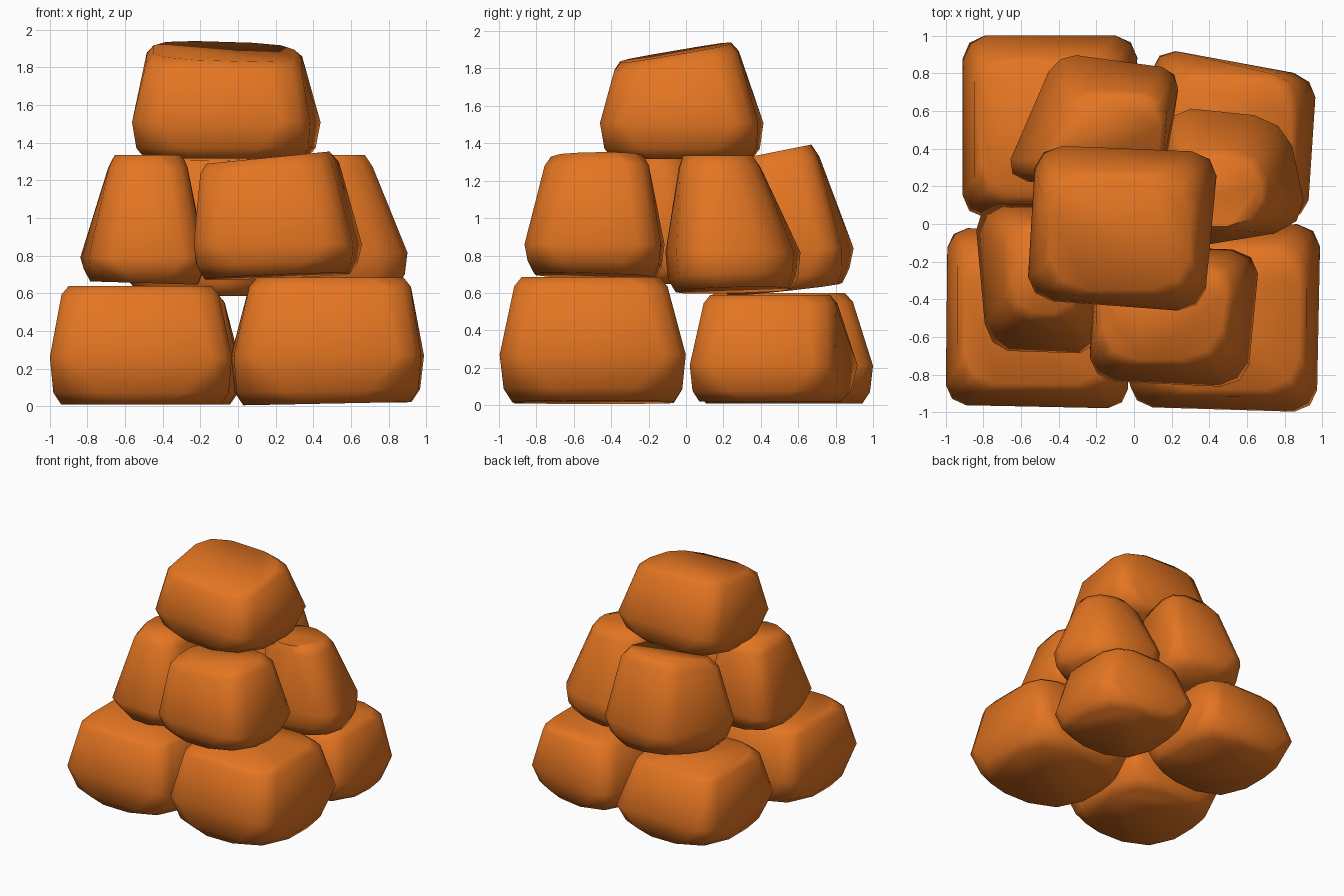
import bpy, bmesh, math
from mathutils import Vector

if "Cube" in bpy.data.objects:
    bpy.data.objects.remove(bpy.data.objects["Cube"])

mat = bpy.data.materials.new("orange stone")
mat.diffuse_color = (0.77, 0.178, 0.016, 1)
mat.use_nodes = True
mat.node_tree.nodes["Principled BSDF"].inputs["Base Color"].default_value = mat.diffuse_color


def ring(quad, scale, cut):
    """Scale a four-corner outline about its middle and round its corners."""
    mid = sum(quad, Vector((0, 0, 0))) / 4
    q = [mid + (p - mid) * scale for p in quad]
    pts = []
    for i in range(4):
        c, a, b = q[i], q[i - 1], q[(i + 1) % 4]
        p, r = c.lerp(a, cut), c.lerp(b, cut)
        pts += [p, ((p + r) / 2).lerp(c, 0.38), r]
    return pts


def lift(quad, z, tilt):
    """Put a flat outline on a tilted plane at height z."""
    cx, cy = sum(p[0] for p in quad) / 4, sum(p[1] for p in quad) / 4
    return [Vector((x, y, z + tilt[0] * (x - cx) + tilt[1] * (y - cy))) for x, y in quad]


def stone(name, wide, top, z0, z1, tilt=(0, 0), under=(0, 0), belly=0.34, rnd=1.0):
    """wide, top: four corners of the widest outline and of the upper face."""
    h = z1 - z0
    t = lift(top, z1, tilt)
    w = lift(wide, z0 + belly * h, (0, 0))
    low = lift(wide, z0 + 0.1 * h, under)
    base = lift(wide, z0, under)
    shoulder = [a.lerp(b, 0.88) for a, b in zip(w, t)]
    pts = (ring(base, 0.88, 0.36) + ring(low, 0.965, 0.26) + ring(w, 1.0, 0.14 * rnd)
           + ring(shoulder, 1.04, 0.19 * rnd) + ring(t, 0.97, min(0.28 * rnd, 0.4)))
    bm = bmesh.new()
    for p in pts:
        bm.verts.new(p)
    bmesh.ops.convex_hull(bm, input=bm.verts[:])
    loose = [v for v in bm.verts if not v.link_faces]
    bmesh.ops.delete(bm, geom=loose, context='VERTS')
    bmesh.ops.recalc_face_normals(bm, faces=bm.faces[:])
    me = bpy.data.meshes.new(name)
    bm.to_mesh(me)
    bm.free()
    me.materials.append(mat)
    ob = bpy.data.objects.new(name, me)
    bpy.context.collection.objects.link(ob)
    bpy.ops.object.select_all(action='DESELECT')
    ob.select_set(True)
    bpy.context.view_layer.objects.active = ob
    bpy.ops.object.shade_smooth_by_angle(angle=math.radians(60))


def box(x0, x1, y0, y1):
    return [(x0, y0), (x1, y0), (x1, y1), (x0, y1)]


# bottom layer
stone("bottom_stone_front_left",
      [(-1.0, -0.96), (-0.03, -0.98), (-0.04, -0.04), (-0.99, -0.02)],
      box(-0.91, -0.13, -0.86, -0.13), 0.01, 0.64, belly=0.4, rnd=0.8)
stone("bottom_stone_front_right",
      [(-0.02, -0.97), (0.97, -1.0), (0.99, 0.0), (-0.04, -0.01)],
      box(0.09, 0.89, -0.89, -0.13), 0.015, 0.685, under=(0.02, 0), belly=0.38, rnd=0.85)
stone("bottom_stone_back_left",
      [(-0.91, 0.03), (0.0, 0.08), (0.02, 1.0), (-0.91, 1.0)],
      box(-0.82, -0.1, 0.14, 0.86), 0.01, 0.6, rnd=0.9)
stone("bottom_stone_back_right",
      [(0.05, 0.02), (0.92, 0.02), (0.97, 0.78), (0.1, 0.94)],
      box(0.19, 0.84, 0.12, 0.78), 0.02, 0.59)

# middle layer
stone("middle_stone_front_left",
      [(-0.78, -0.67), (-0.18, -0.69), (-0.17, 0.1), (-0.85, 0.11)],
      box(-0.66, -0.29, -0.48, -0.01), 0.655, 1.335, under=(-0.03, 0), belly=0.2, rnd=1.3)
stone("middle_stone_front_right",
      [(-0.24, -0.83), (0.6, -0.87), (0.67, -0.14), (-0.21, -0.11)],
      [(-0.18, -0.73), (0.45, -0.73), (0.52, -0.22), (-0.18, -0.22)],
      0.69, 1.32, tilt=(0.1, 0), under=(0.04, -0.03), belly=0.27, rnd=1.2)
stone("middle_stone_back_left",
      [(-0.7, 0.24), (0.15, 0.15), (0.25, 0.82), (-0.41, 0.91)],
      [(-0.52, 0.25), (0.13, 0.22), (0.16, 0.67), (-0.33, 0.68)],
      0.62, 1.35, tilt=(0, 0.2), under=(-0.03, 0.11), belly=0.3, rnd=1.1)
stone("middle_stone_back_right",
      [(0.2, -0.14), (0.93, -0.02), (0.81, 0.56), (0.13, 0.63)],
      box(0.22, 0.68, -0.02, 0.36), 0.615, 1.335, under=(0.05, 0.03), belly=0.28, rnd=1.8)

# top stone
stone("top_stone",
      [(-0.57, -0.40), (0.37, -0.47), (0.45, 0.38), (-0.52, 0.42)],
      box(-0.46, 0.31, -0.36, 0.25), 1.315, 1.885, tilt=(-0.03, 0.17), rnd=1.05)
